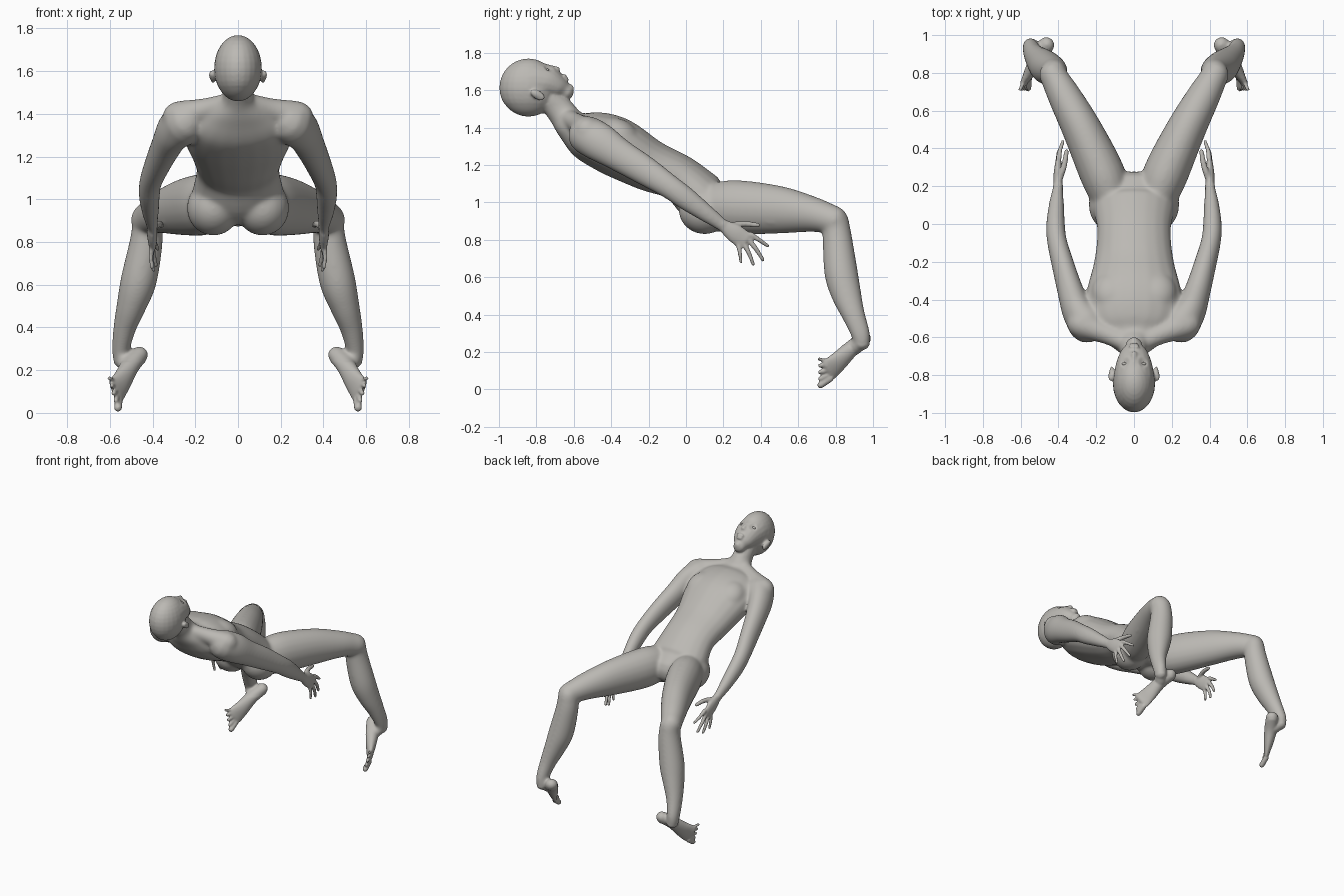
import bpy, bmesh, math
from mathutils import Vector, Matrix

if "Cube" in bpy.data.objects:
    bpy.data.objects.remove(bpy.data.objects["Cube"])

skin = bpy.data.materials.new("warm grey")
skin.use_nodes = True
skin.diffuse_color = (0.50, 0.485, 0.455, 1)
skin.node_tree.nodes["Principled BSDF"].inputs["Base Color"].default_value = skin.diffuse_color

bm = bmesh.new()
X = Vector((1, 0, 0))
SEG, STEPS = 20, 5


def spline(a, b, c, d, t):
    """Smooth interpolation between stations b and c."""
    return 0.5 * (2 * b + (c - a) * t + (2 * a - 5 * b + 4 * c - d) * t * t
                  + (3 * b - a - 3 * c + d) * t ** 3)


def loft(stations, ref=X, mirror=False):
    """Round-ended tube; stations are (x, y, z, half width along ref, half depth)."""
    st = [Vector(s if len(s) == 5 else s + s[-1:]) for s in stations]
    ext = [2 * st[0] - st[1]] + st + [2 * st[-1] - st[-2]]
    ext[0][3:] = st[0][3:]
    ext[-1][3:] = st[-1][3:]
    path = [spline(*ext[i:i + 4], k / STEPS) for i in range(len(st) - 1) for k in range(STEPS)]
    path.append(st[-1])
    pts = [Vector(p[:3]) for p in path]
    rad = [(p[3], p[4]) for p in path]
    n = len(pts)
    tan = [(pts[min(i + 1, n - 1)] - pts[max(i - 1, 0)]).normalized() for i in range(n)]
    rings = list(zip(pts, tan, rad))
    # rounded caps
    for end, sign in ((0, -1), (n - 1, 1)):
        r = min(rad[end])
        for ang in (0.5, 1.0, 1.4):
            ring = (pts[end] + tan[end] * sign * r * math.sin(ang), tan[end],
                    tuple(v * math.cos(ang) for v in rad[end]))
            rings.insert(0, ring) if sign < 0 else rings.append(ring)
    for side in ((1, -1) if mirror else (1,)):
        loops = []
        for p, t, (a, b) in rings:
            u = (ref - t * ref.dot(t)).normalized()
            v = t.cross(u)
            loop = []
            for k in range(SEG):
                ang = math.tau * k / SEG
                co = p + u * a * math.cos(ang) + v * b * math.sin(ang)
                loop.append(bm.verts.new((co.x * side, co.y, co.z)))
            loops.append(loop)
        for l0, l1 in zip(loops, loops[1:]):
            for k in range(SEG):
                j = (k + 1) % SEG
                bm.faces.new((l0[k], l0[j], l1[j], l1[k]))
        bm.faces.new(loops[0])
        bm.faces.new(loops[-1])


def blob(pos, radii, tilt=0, mirror=False):
    """Ellipsoid tilted about the x axis."""
    for side in ((1, -1) if mirror else (1,)):
        m = (Matrix.Translation((pos[0] * side, pos[1], pos[2]))
             @ Matrix.Rotation(tilt, 4, 'X') @ Matrix.Diagonal((*radii, 1)))
        bmesh.ops.create_uvsphere(bm, u_segments=24, v_segments=16, radius=1, matrix=m)


# torso and neck
loft([(0, -.74, 1.57, .068, .07), (0, -.66, 1.475, .075, .078), (0, -.61, 1.41, .15, .09),
      (0, -.53, 1.36, .24, .135), (0, -.38, 1.30, .255, .16), (0, -.20, 1.20, .212, .14),
      (0, -.035, 1.13, .195, .125), (0, .09, 1.02, .215, .14), (0, .17, .98, .18, .11)])
loft([(.04, -.63, 1.45, .05), (.15, -.58, 1.42, .055), (.28, -.53, 1.385, .075)], Vector((0, 1, 0)), True)
blob((.115, -.36, 1.36), (.11, .12, .085), -.5, True)
blob((.115, .10, .96), (.125, .14, .13), 0, True)

# thighs, shins and ankles
loft([(.11, .10, .98, .10, .12), (.165, .26, .975, .12, .145), (.275, .50, .96, .105, .128),
      (.37, .68, .935, .088, .095), (.43, .79, .905, .073, .078)], X, True)
loft([(.425, .80, .90, .07, .072), (.43, .81, .80, .078, .08), (.465, .83, .62, .085, .09),
      (.50, .86, .50, .07, .08), (.53, .895, .40, .054, .063), (.548, .932, .30, .043, .052),
      (.545, .94, .25, .04, .045)], X, True)

# feet, with the big toe lowest
across = Vector((.25, -.13, .96)).normalized()
loft([(.462, .95, .272, .042, .045), (.505, .885, .22, .044, .045),
      (.54, .82, .155, .055, .034), (.57, .765, .105, .065, .02)], across, True)
loft([(.548, .945, .26, .04), (.515, .90, .225, .042)], across, True)
ball = Vector((.57, .765, .105))
big_tip, small_tip = Vector((.562, .72, .024)), Vector((.602, .712, .162))
for i in range(5):
    base = ball + across * (-.048 + .024 * i)
    tip = big_tip.lerp(small_tip, i / 4)
    r = .019 if i == 0 else .0135 - .0008 * i
    loft([(*base, r), (*tip, r)], across, True)

# arms
loft([(.25, -.53, 1.36, .10, .105), (.30, -.46, 1.32, .082, .105), (.335, -.36, 1.255, .07, .09),
      (.375, -.22, 1.17, .06, .08), (.408, -.09, 1.085, .053, .066), (.415, 0, 1.02, .05, .062),
      (.41, .11, .94, .04, .048), (.402, .20, .875, .027, .036)], X, True)

# hands: palm, then thumb and four fingers
loft([(.402, .20, .875, .024, .036), (.402, .26, .835, .024, .05),
      (.40, .315, .795, .019, .052)], X, True)
fingers = [((.395, .24, .875), (.37, .31, .885), (.357, .385, .878), .016),
           ((.398, .345, .83), (.392, .39, .80), (.376, .437, .768), .0125),
           ((.40, .335, .80), (.398, .375, .75), (.385, .412, .692), .013),
           ((.402, .31, .78), (.404, .338, .725), (.395, .36, .668), .0125),
           ((.404, .28, .775), (.408, .288, .73), (.402, .294, .68), .0115)]
for a, b, c, r in fingers:
    loft([(*a, r * 1.15), (*b, r), (*c, r * .8)], X, True)

# head: skull, face, nose, lips, ears
blob((0, -.843, 1.613), (.112, .155, .156))
loft([(0, -.83, 1.64, .108, .118), (0, -.79, 1.64, .105, .112), (0, -.735, 1.635, .094, .094),
      (0, -.68, 1.612, .072, .065), (0, -.645, 1.592, .045, .045)])
loft([(0, -.748, 1.732, .009), (0, -.715, 1.722, .011), (0, -.69, 1.71, .017)])
blob((.013, -.692, 1.703), (.011, .012, .012), 0, True)
blob((0, -.648, 1.676), (.03, .012, .008), -.8)
blob((0, -.637, 1.66), (.025, .012, .008), -.8)
blob((0, -.622, 1.605), (.025, .025, .028))
blob((.117, -.792, 1.574), (.014, .042, .024), -.5, True)
blob((.126, -.805, 1.582), (.010, .030, .018), -.5, True)

# fuse the parts into one skin
bmesh.ops.recalc_face_normals(bm, faces=bm.faces)
raw = bpy.data.meshes.new("body_parts")
bm.to_mesh(raw)
bm.free()
body = bpy.data.objects.new("body", raw)
bpy.context.collection.objects.link(body)
remesh = body.modifiers.new("fuse", 'REMESH')
remesh.mode = 'VOXEL'
remesh.voxel_size = .0065
dg = bpy.context.evaluated_depsgraph_get()
mesh = bpy.data.meshes.new_from_object(body.evaluated_get(dg))
body.modifiers.clear()
body.data = mesh
bpy.data.meshes.remove(raw)


def is_detail(co):
    face = co.y < -.6 and co.z > 1.53
    hand = abs(co.x) > .34 and .2 < co.y < .47 and co.z < .9
    return face or hand or co.z < .24


# soften muscles strongly, keep the face, fingers and toes crisp; dent the eye sockets
eyes = [Vector((s * .047, -.733, 1.716)) for s in (1, -1)]
inward = Vector((0, -.6, -.8))
bm = bmesh.new()
bm.from_mesh(mesh)
broad = [v for v in bm.verts if not is_detail(v.co)]
for i in range(22):
    bmesh.ops.smooth_vert(bm, verts=broad, factor=.5, use_axis_x=True, use_axis_y=True, use_axis_z=True)
for i in range(3):
    bmesh.ops.smooth_vert(bm, verts=bm.verts, factor=.5, use_axis_x=True, use_axis_y=True, use_axis_z=True)
for v in bm.verts:
    for e in eyes:
        d = (v.co - e).length / .034
        if d < 1:
            v.co += inward * .012 * (1 - d * d) ** 2
for f in bm.faces:
    f.smooth = True
bm.to_mesh(mesh)
bm.free()
mesh.materials.clear()
mesh.materials.append(skin)

# eyeballs
for name, e in zip(("left_eye", "right_eye"), eyes):
    eb = bmesh.new()
    m = (Matrix.Translation(e + inward * .013) @ Matrix.Rotation(-.64, 4, 'X')
         @ Matrix.Diagonal((.017, .009, .010, 1)))
    bmesh.ops.create_uvsphere(eb, u_segments=20, v_segments=12, radius=1, matrix=m)
    for f in eb.faces:
        f.smooth = True
    me = bpy.data.meshes.new(name)
    eb.to_mesh(me)
    eb.free()
    me.materials.append(skin)
    bpy.context.collection.objects.link(bpy.data.objects.new(name, me))
